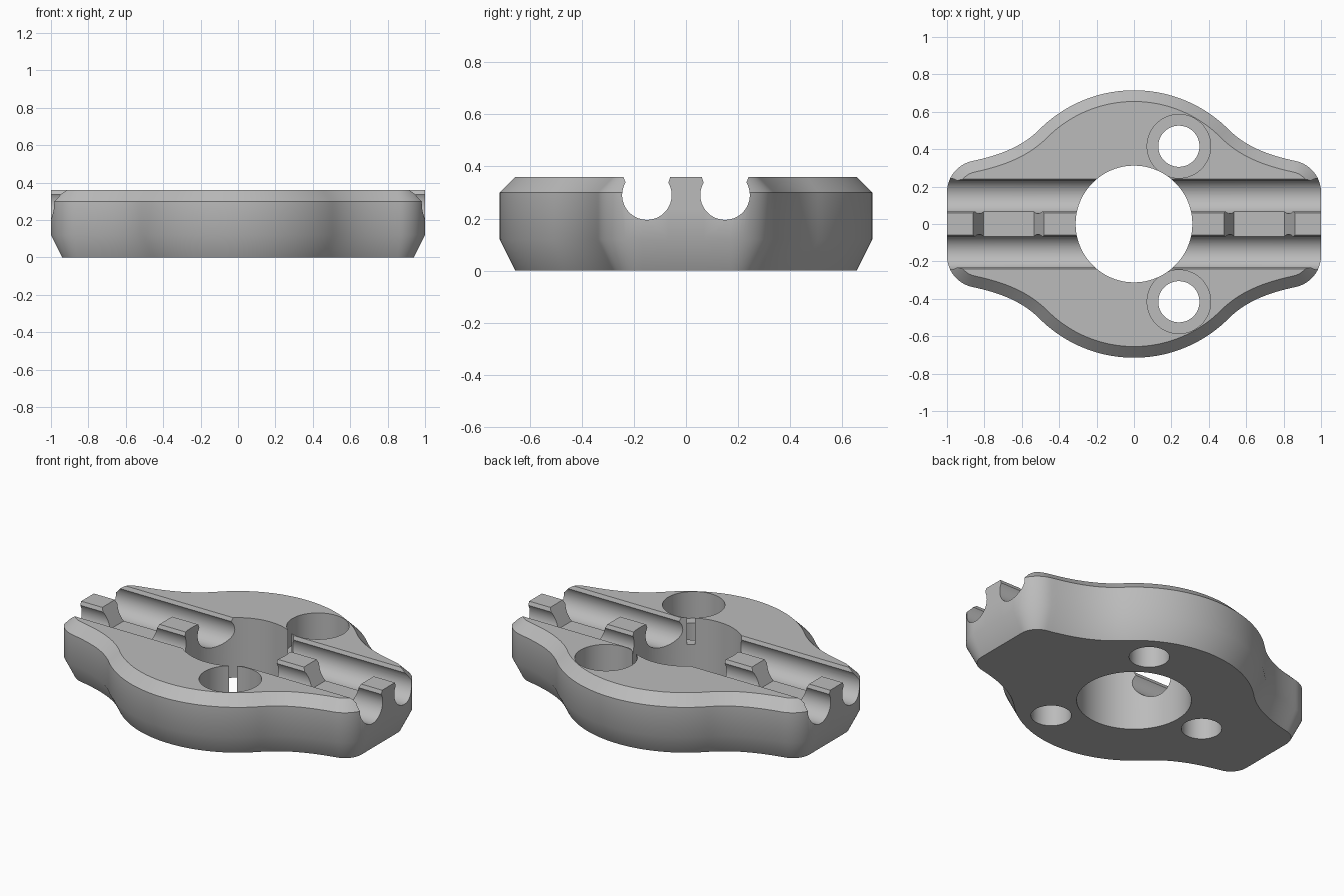
import bpy, bmesh, math
from mathutils import Vector
from mathutils.geometry import interpolate_bezier

if "Cube" in bpy.data.objects:
    bpy.data.objects.remove(bpy.data.objects["Cube"])

HEIGHT = 0.36
CHAMFER = 0.06

grey = bpy.data.materials.new("plain grey")
grey.use_nodes = True
grey.diffuse_color = (0.5, 0.5, 0.5, 1)
grey.node_tree.nodes["Principled BSDF"].inputs["Base Color"].default_value = (0.5, 0.5, 0.5, 1)


def loft(name, rings):
    """Closed solid through rings with equal point counts, capped at both ends."""
    bm = bmesh.new()
    loops = [[bm.verts.new(p) for p in ring] for ring in rings]
    n = len(loops[0])
    for low, high in zip(loops, loops[1:]):
        for i in range(n):
            j = (i + 1) % n
            bm.faces.new((low[i], low[j], high[j], high[i]))
    bm.faces.new(loops[0][::-1])
    bm.faces.new(loops[-1])
    bmesh.ops.recalc_face_normals(bm, faces=bm.faces)
    mesh = bpy.data.meshes.new(name)
    bm.to_mesh(mesh)
    bm.free()
    mesh.materials.append(grey)
    obj = bpy.data.objects.new(name, mesh)
    bpy.context.collection.objects.link(obj)
    return obj


def arc(cx, cy, r, start, end, steps):
    angles = [math.radians(start + (end - start) * i / steps) for i in range(steps + 1)]
    return [Vector((cx + r * math.cos(a), cy + r * math.sin(a))) for a in angles]


def cylinder(name, x, y, r, z0, z1):
    circle = arc(x, y, r, 0, 360, 96)[:-1]
    return loft(name, [[(p.x, p.y, z) for p in circle] for z in (z0, z1)])


# One quarter of the outline: end corner, hollow flank, round belly
corner = arc(0.83, 0.17, 0.17, 0, 78, 14)
belly = arc(0, 0, 0.715, 45, 90, 24)
a, b = corner[-1], belly[0]
flank = interpolate_bezier(a, a + Vector((-0.13, 0.028)), b + Vector((0.1, -0.1)), b, 16)
quarter = [Vector((1, 0.07))] + corner + [Vector(p[:2]) for p in flank[1:-1]] + belly
half = quarter + [Vector((-p.x, p.y)) for p in quarter[-2::-1]]
outline = half + [Vector((-p.x, -p.y)) for p in half]

# Outward direction at every outline point
normals = []
for i, p in enumerate(outline):
    before = (p - outline[i - 1]).normalized()
    after = (outline[(i + 1) % len(outline)] - p).normalized()
    t = (before + after).normalized()
    normals.append(Vector((t.y, -t.x)))


def body_ring(z, inset, keep_ridge=False):
    ring = []
    for p, n in zip(outline, normals):
        q = p if keep_ridge and abs(p.y) < 0.1 else p - n * inset
        ring.append((q.x, q.y, z))
    return ring


# Chamfered body; the middle ridge keeps its full length at the top
body = loft("clamp_body", [body_ring(0, CHAMFER), body_ring(0.12, 0),
                           body_ring(0.30, 0), body_ring(HEIGHT, CHAMFER, True)])

cutters = [cylinder("centre_bore", 0, 0, 0.312, -0.1, 0.5)]

# Two screw holes with wide recesses, and one blind hole underneath
for side in (-1, 1):
    y = side * 0.48 * math.sin(math.radians(60))
    cutters.append(cylinder("screw_hole", 0.24, y, 0.11, -0.1, 0.3))
    cutters.append(cylinder("screw_recess", 0.24, y, 0.17, 0.2, 0.5))
cutters.append(cylinder("blind_hole", -0.48, 0, 0.11, -0.1, 0.19))

# Keyhole shaped grooves running the full length
neck = math.degrees(math.acos(0.082 / 0.095))
keyhole = arc(0, 0.29, 0.095, 180 - neck, 360 + neck, 48)
keyhole += [Vector((0.09, HEIGHT)), Vector((0.09, 0.5)),
            Vector((-0.09, 0.5)), Vector((-0.09, HEIGHT))]
for side in (-1, 1):
    cutters.append(loft("groove", [[(x, side * 0.15 + p.x, p.y) for p in keyhole]
                                   for x in (-1.2, 1.2)]))

# Sloped notches in the ridge between the grooves
for side in (-1, 1):
    notch = [(0.535, 0.245), (0.805, 0.245), (0.86, HEIGHT), (0.86, 0.5),
             (0.48, 0.5), (0.48, HEIGHT)]
    cutters.append(loft("notch", [[(side * x, y, z) for x, z in notch] for y in (-0.12, 0.12)]))

# Cut everything out of the body
for cutter in cutters:
    cutter.hide_render = True
    mod = body.modifiers.new(cutter.name, 'BOOLEAN')
    mod.operation = 'DIFFERENCE'
    mod.solver = 'EXACT'
    mod.object = cutter
bpy.context.view_layer.update()
result = bpy.data.meshes.new_from_object(body.evaluated_get(bpy.context.evaluated_depsgraph_get()))
body.modifiers.clear()
body.data = result
for cutter in cutters:
    bpy.data.objects.remove(cutter)

# Smooth curves, sharp edges
for obj in bpy.context.selected_objects:
    obj.select_set(False)
body.select_set(True)
bpy.context.view_layer.objects.active = body
bpy.ops.object.shade_smooth_by_angle(angle=math.radians(30))
